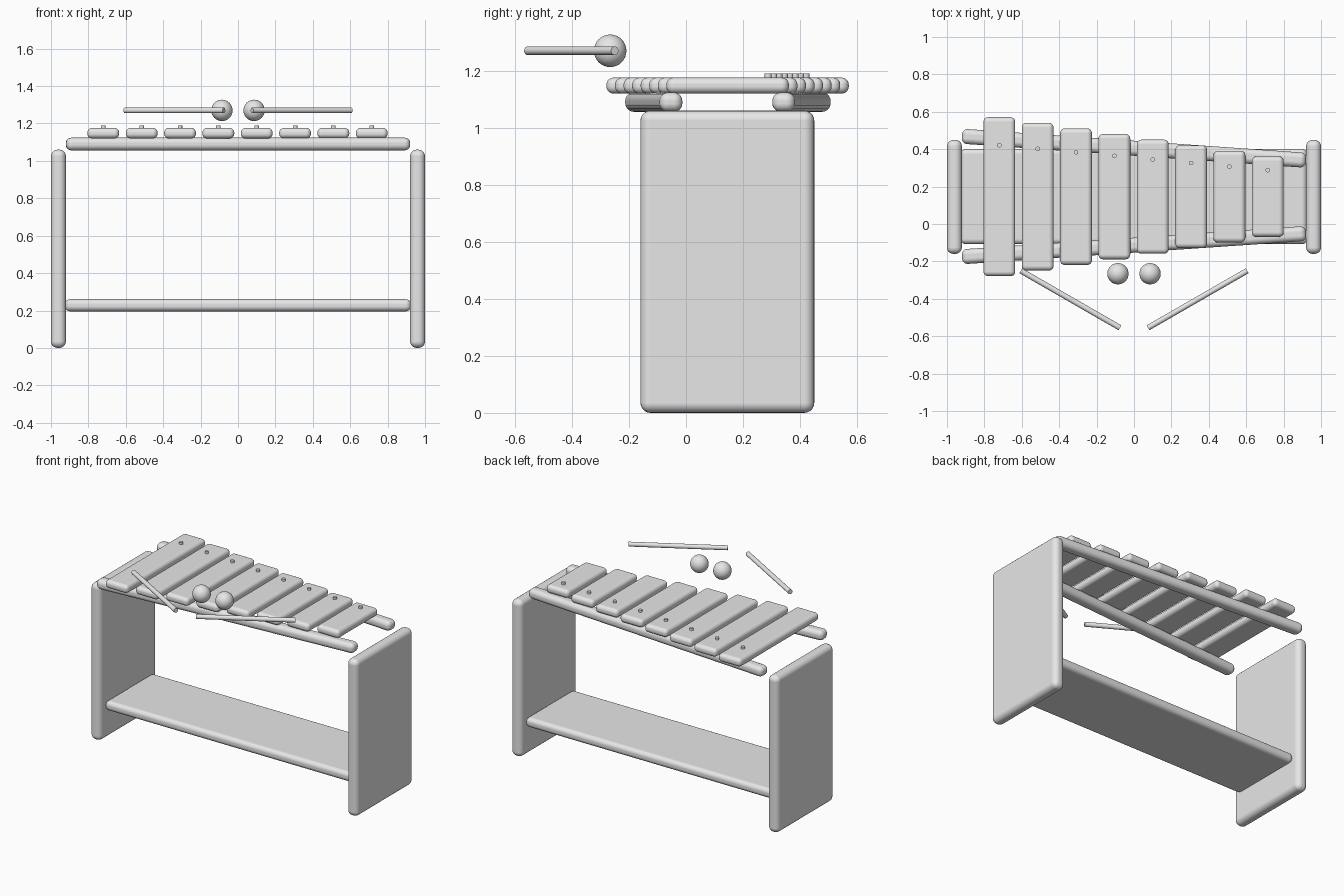
import bpy
import bmesh
from math import atan2, hypot
from mathutils import Matrix, Vector

default_cube = bpy.data.objects.get("Cube")
if default_cube:
    bpy.data.objects.remove(default_cube, do_unlink=True)

grey = bpy.data.materials.new("light grey")
grey.use_nodes = True
colour = (0.8, 0.8, 0.8, 1)
grey.diffuse_color = colour
grey.node_tree.nodes["Principled BSDF"].inputs["Base Color"].default_value = colour


def make_object(name, bm, location):
    mesh = bpy.data.meshes.new(name)
    bm.to_mesh(mesh)
    bm.free()
    mesh.materials.append(grey)
    obj = bpy.data.objects.new(name, mesh)
    obj.location = location
    bpy.context.collection.objects.link(obj)
    return obj


def smooth(obj):
    bpy.ops.object.select_all(action="DESELECT")
    obj.select_set(True)
    bpy.context.view_layer.objects.active = obj
    bpy.ops.object.shade_smooth_by_angle()


def rounded_box(name, size, location, radius, turn=0):
    bm = bmesh.new()
    bmesh.ops.create_cube(bm, size=1)
    bmesh.ops.scale(bm, vec=size, verts=bm.verts)
    for face in bm.faces:
        face.smooth = True
    obj = make_object(name, bm, location)
    obj.rotation_euler.z = turn
    bevel = obj.modifiers.new("rounded edges", "BEVEL")
    bevel.width = radius
    bevel.segments = 5
    bevel.harden_normals = True
    return obj


def rod(name, start, end, radius):
    start, end = Vector(start), Vector(end)
    axis = end - start
    bm = bmesh.new()
    bmesh.ops.create_cone(bm, cap_ends=True, segments=24, radius1=radius,
                          radius2=radius, depth=axis.length)
    turn = axis.to_track_quat("Z", "Y").to_matrix()
    bmesh.ops.rotate(bm, cent=(0, 0, 0), matrix=turn, verts=bm.verts)
    smooth(make_object(name, bm, (start + end) / 2))


def ball(name, location, radius):
    bm = bmesh.new()
    bmesh.ops.create_uvsphere(bm, u_segments=32, v_segments=16, radius=radius)
    smooth(make_object(name, bm, location))


# Stand: two end panels joined by a low shelf
for side, x in (("right", -0.96), ("left", 0.96)):
    rounded_box(side + "_end_panel", (0.08, 0.61, 1.06), (x, 0.145, 0.53), 0.035)
rounded_box("shelf", (1.85, 0.51, 0.065), (0, 0.147, 0.228), 0.028)

# Two rails that draw together towards the short bars
for name, y_wide, y_narrow in (("back_rail", 0.468, 0.342), ("front_rail", -0.174, -0.052)):
    run, rise = 1.8, y_narrow - y_wide
    rounded_box(name, (hypot(run, rise) + 0.04, 0.08, 0.068),
                (0, (y_wide + y_narrow) / 2, 1.09), 0.03, atan2(rise, run))

# Eight sounding bars, each shorter than the last, with a pin
for i in range(8):
    x = -0.72 + 0.205 * i
    length = 0.85 - 0.06 * i
    rounded_box(f"bar_{i + 1}", (0.17, length, 0.056), (x, 0.146, 1.148), 0.025)
    y = 0.421 - 0.019 * i
    rod(f"pin_{i + 1}", (x, y, 1.15), (x, y, 1.19), 0.012)

# Pair of mallets: slanted sticks and separate round heads
for side, s in (("right", -1), ("left", 1)):
    rod(side + "_mallet_stick", (s * 0.075, -0.555, 1.27), (s * 0.605, -0.25, 1.27), 0.015)
    ball(side + "_mallet_head", (s * 0.086, -0.266, 1.27), 0.057)
